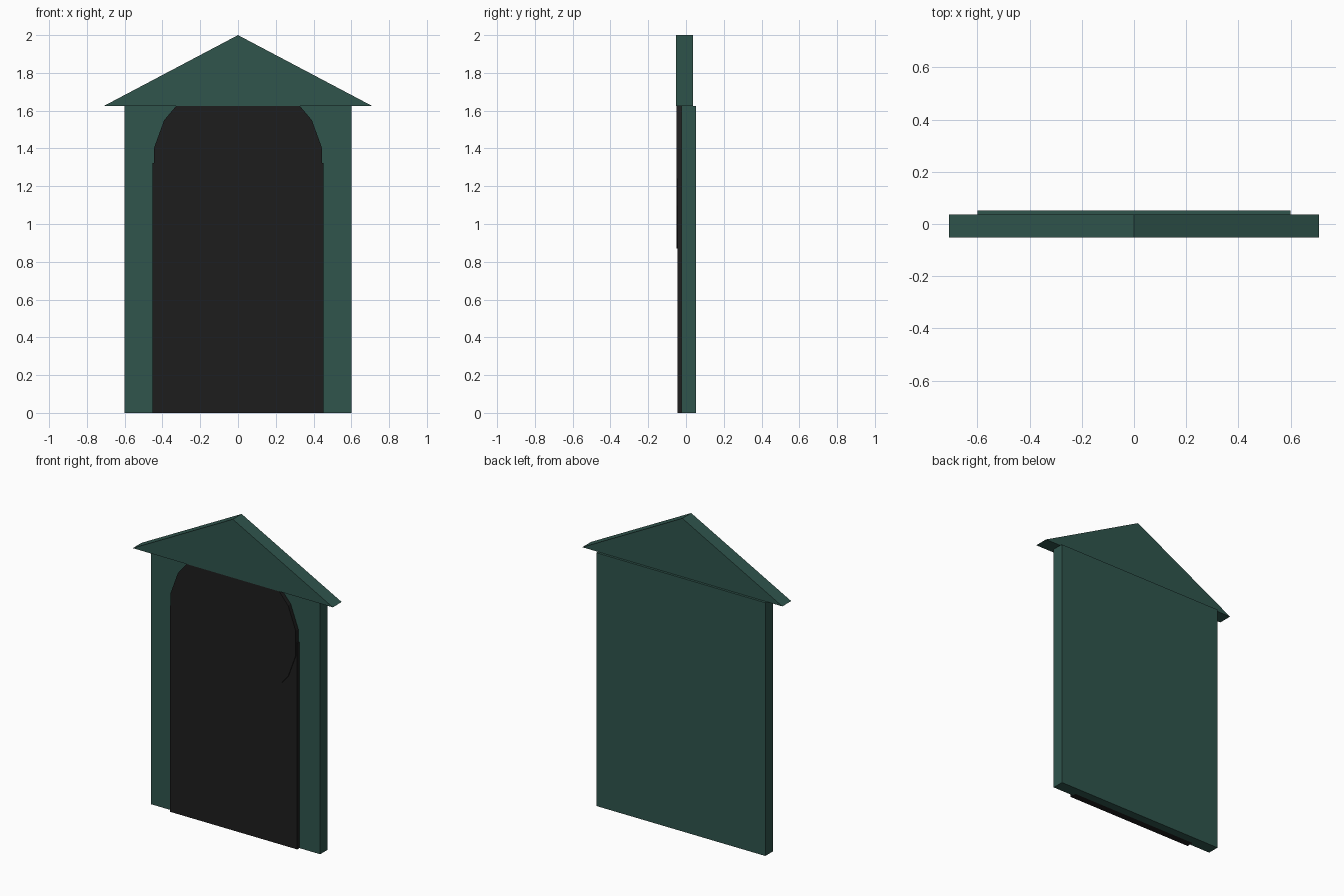
import bpy
import bmesh
from math import cos, sin, radians

cube = bpy.data.objects.get("Cube")
if cube:
    bpy.data.objects.remove(cube, do_unlink=True)


def make_material(name, colour):
    mat = bpy.data.materials.new(name)
    mat.use_nodes = True
    mat.diffuse_color = colour
    mat.node_tree.nodes["Principled BSDF"].inputs["Base Color"].default_value = colour
    return mat


def extrude_profile(name, profile, front, back, mat):
    """Solid made from an x-z outline, running from y=front to y=back."""
    bm = bmesh.new()
    face = bm.faces.new([bm.verts.new((x, front, z)) for x, z in profile])
    result = bmesh.ops.extrude_face_region(bm, geom=[face])
    for v in result["geom"]:
        if isinstance(v, bmesh.types.BMVert):
            v.co.y = back
    bmesh.ops.recalc_face_normals(bm, faces=bm.faces[:])
    mesh = bpy.data.meshes.new(name)
    bm.to_mesh(mesh)
    bm.free()
    mesh.materials.append(mat)
    obj = bpy.data.objects.new(name, mesh)
    bpy.context.collection.objects.link(obj)
    return obj


def rectangle(half_width, height):
    return [(-half_width, 0), (half_width, 0), (half_width, height), (-half_width, height)]


green = make_material("dark green paint", (0.029, 0.090, 0.073, 1))
black = make_material("opening black", (0.0125, 0.0125, 0.0125, 1))

# Wall slab
extrude_profile("wall", rectangle(0.6, 1.625), -0.0235, 0.0525, green)

# Gabled top overhanging the wall
gable = [(-0.71, 1.625), (0.71, 1.625), (0, 2)]
extrude_profile("gable_roof", gable, -0.0525, 0.037, green)

# Dark doorway: a rectangular panel with a round disc for its arch
spring, radius, sides = 1.323, 0.452, 18
extrude_profile("doorway", rectangle(radius, spring), -0.0455, 0, black)
disc = [(radius * cos(radians(90 + 360 * i / sides)),
         spring + radius * sin(radians(90 + 360 * i / sides))) for i in range(sides)]
extrude_profile("doorway_arch", disc, -0.0505, 0, black)
